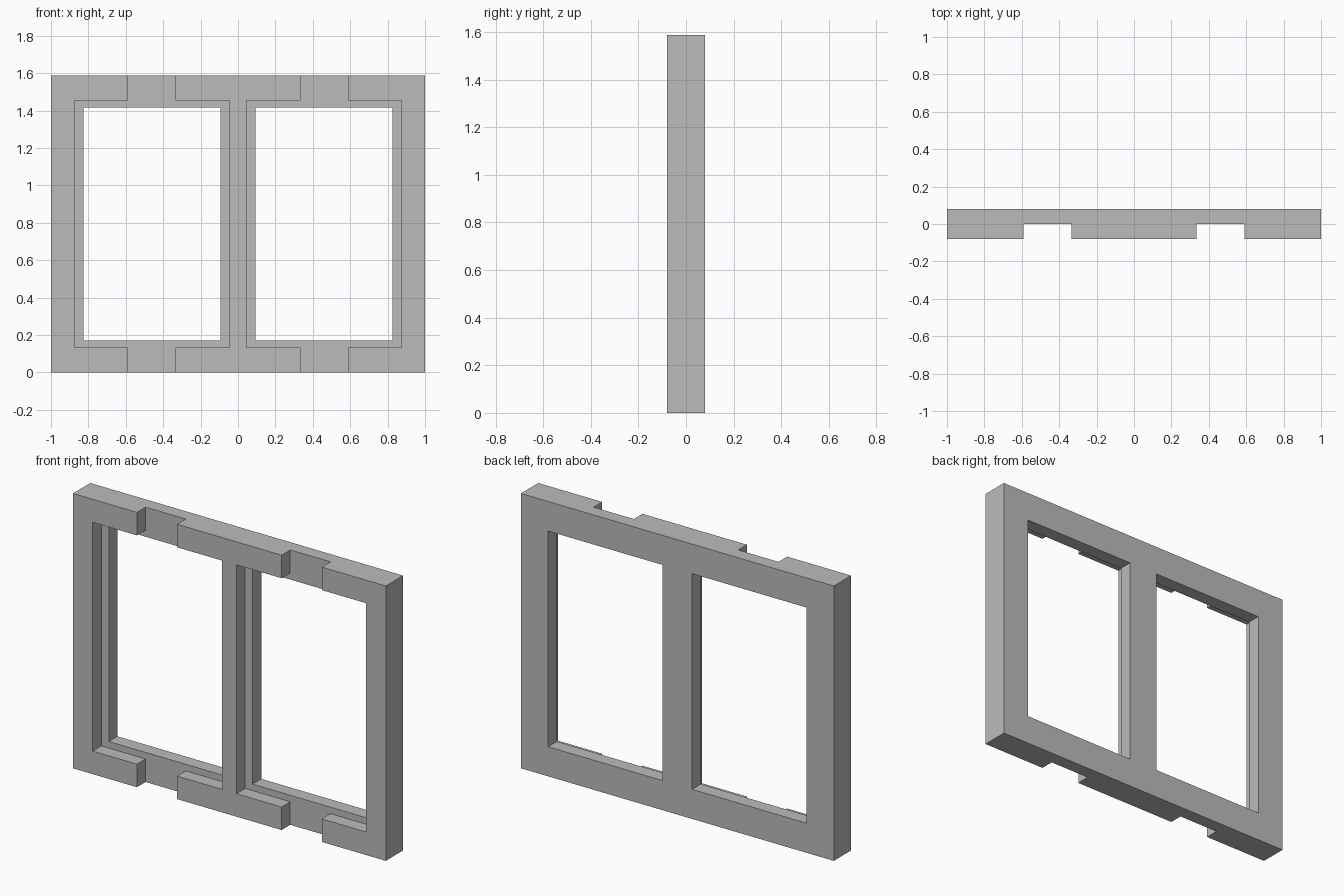
import bpy
import bmesh

old = bpy.data.objects.get("Cube")
if old:
    bpy.data.objects.remove(old, do_unlink=True)

HEIGHT, HALF_DEPTH = 1.588, 0.079
MID = HEIGHT / 2

grey = bpy.data.materials.new("plain grey")
grey.use_nodes = True
colour = (0.5, 0.5, 0.5, 1)
grey.diffuse_color = colour
grey.node_tree.nodes["Principled BSDF"].inputs["Base Color"].default_value = colour


def prism(name, outline, y0, y1):
    """Extrude an (x, z) outline from y0 to y1."""
    bm = bmesh.new()
    face = bm.faces.new([bm.verts.new((x, y0, z)) for x, z in outline])
    top = bmesh.ops.extrude_face_region(bm, geom=[face])["geom"]
    verts = [v for v in top if isinstance(v, bmesh.types.BMVert)]
    bmesh.ops.translate(bm, verts=verts, vec=(0, y1 - y0, 0))
    bmesh.ops.recalc_face_normals(bm, faces=bm.faces)
    mesh = bpy.data.meshes.new(name)
    bm.to_mesh(mesh)
    bm.free()
    mesh.materials.append(grey)
    obj = bpy.data.objects.new(name, mesh)
    bpy.context.collection.objects.link(obj)
    return obj


def rect(x0, x1, z0, z1):
    return [(x0, z0), (x1, z0), (x1, z1), (x0, z1)]


# Solid slab for the double window frame
frame = prism("window_frame", rect(-1, 1, 0, HEIGHT), -HALF_DEPTH, HALF_DEPTH)

# Front recess: a wide pocket crossed by a full-height notch
a, b, c, d = 0.046, 0.334, 0.591, 0.874
pocket, over = 0.661, 1.0
lower = [(a, -pocket), (b, -pocket), (b, -over), (c, -over), (c, -pocket), (d, -pocket)]
recess = [(x, MID + z) for x, z in lower]
recess += [(x, MID - z) for x, z in reversed(lower)]
opening = rect(0.094, 0.826, MID - 0.623, MID + 0.623)

cutters = []
for side, s in (("left", 1), ("right", -1)):
    for part, outline, back in (("recess", recess, 0), ("opening", opening, 0.3)):
        cutter = prism(f"{side}_{part}_cutter", [(s * x, z) for x, z in outline], -0.3, back)
        cutter.hide_render = True
        cutters.append(cutter)
        mod = frame.modifiers.new(cutter.name, "BOOLEAN")
        mod.operation = "DIFFERENCE"
        mod.solver = "EXACT"
        mod.object = cutter

# Bake the cuts and discard the cutters
bpy.context.view_layer.update()
graph = bpy.context.evaluated_depsgraph_get()
baked = bpy.data.meshes.new_from_object(frame.evaluated_get(graph))
frame.modifiers.clear()
frame.data = baked
for cutter in cutters:
    bpy.data.objects.remove(cutter, do_unlink=True)
